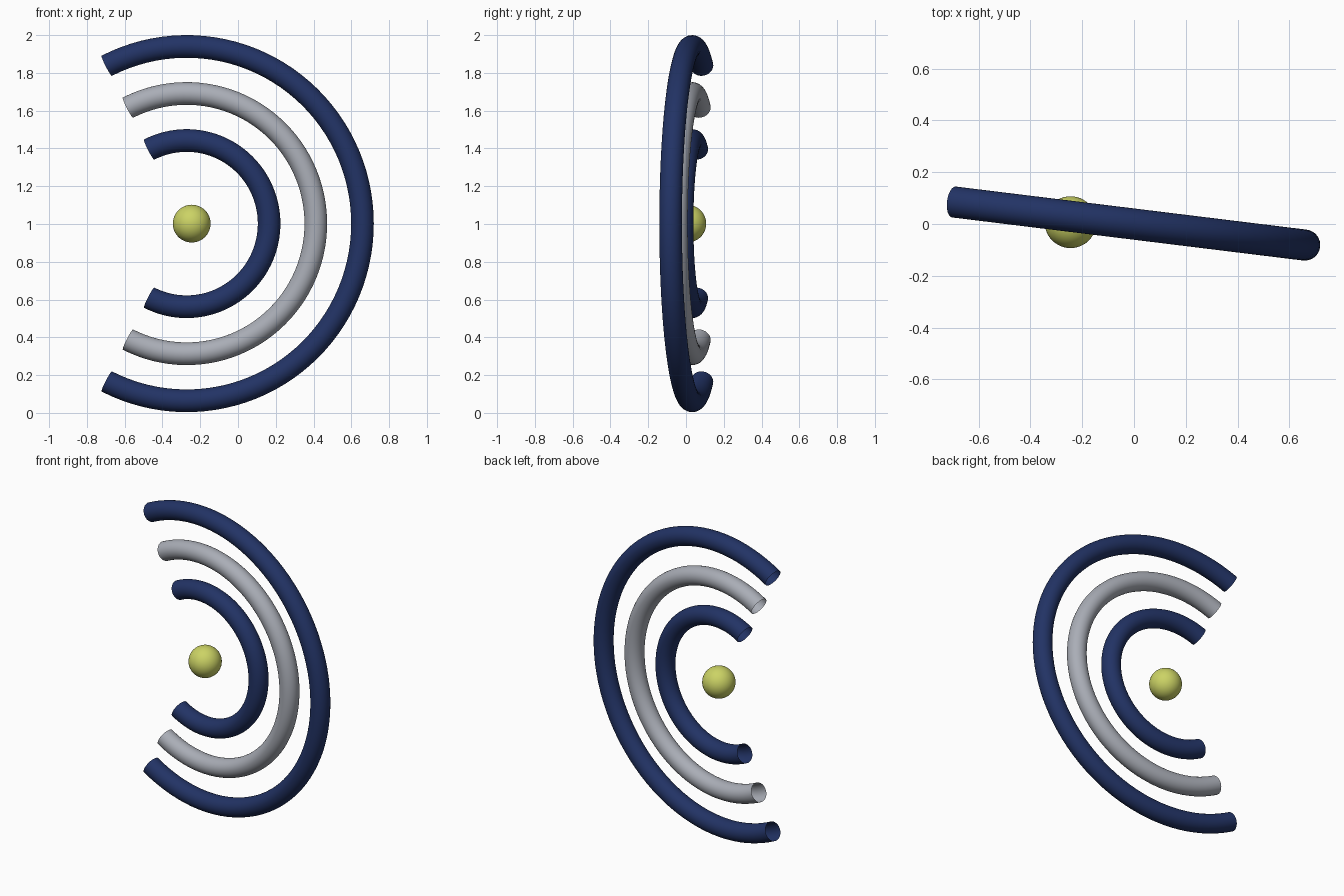
import bpy, bmesh
from math import radians
from mathutils import Matrix, Vector

if "Cube" in bpy.data.objects:
    bpy.data.objects.remove(bpy.data.objects["Cube"])

TILT = radians(-7)     # plane of the arcs, turned about z
HALF = radians(117)    # half sweep of each arc
TUBE = 0.06


def material(name, rgb):
    m = bpy.data.materials.new(name)
    m.diffuse_color = (*rgb, 1)
    m.use_nodes = True
    m.node_tree.nodes["Principled BSDF"].inputs["Base Color"].default_value = m.diffuse_color
    return m


navy = material("navy", (0.016, 0.033, 0.13))
silver = material("silver", (0.40, 0.42, 0.47))
yellow = material("yellow", (0.60, 0.65, 0.13))


def arc_tube(name, radius, mat):
    """Open-ended round tube swept along an arc that opens to the left."""
    bm = bmesh.new()
    place = Matrix.Rotation(-HALF, 4, 'Y') @ Matrix.Translation((radius, 0, 0))
    ring = bmesh.ops.create_circle(bm, segments=32, radius=TUBE, matrix=place)
    edges = list({e for v in ring["verts"] for e in v.link_edges})
    bmesh.ops.spin(bm, geom=ring["verts"] + edges, cent=(0, 0, 0),
                   axis=Vector((0, 1, 0)), angle=2 * HALF, steps=72)
    bmesh.ops.recalc_face_normals(bm, faces=bm.faces)
    for f in bm.faces:
        f.smooth = True
    me = bpy.data.meshes.new(name)
    bm.to_mesh(me)
    bm.free()
    me.materials.append(mat)
    ob = bpy.data.objects.new(name, me)
    ob.location = (-0.272, 0.033, 1.002)
    ob.rotation_euler.z = TILT
    bpy.context.collection.objects.link(ob)


# Three concentric arcs
for name, radius, mat in (("outer_arc", 0.938, navy),
                          ("middle_arc", 0.689, silver),
                          ("inner_arc", 0.440, navy)):
    arc_tube(name, radius, mat)

# Ball at the centre
bpy.ops.mesh.primitive_uv_sphere_add(segments=48, ring_count=24, radius=0.1,
                                     location=(-0.245, 0.007, 1.002))
ball = bpy.context.object
ball.name = "centre_ball"
ball.data.materials.append(yellow)
bpy.ops.object.shade_smooth()
